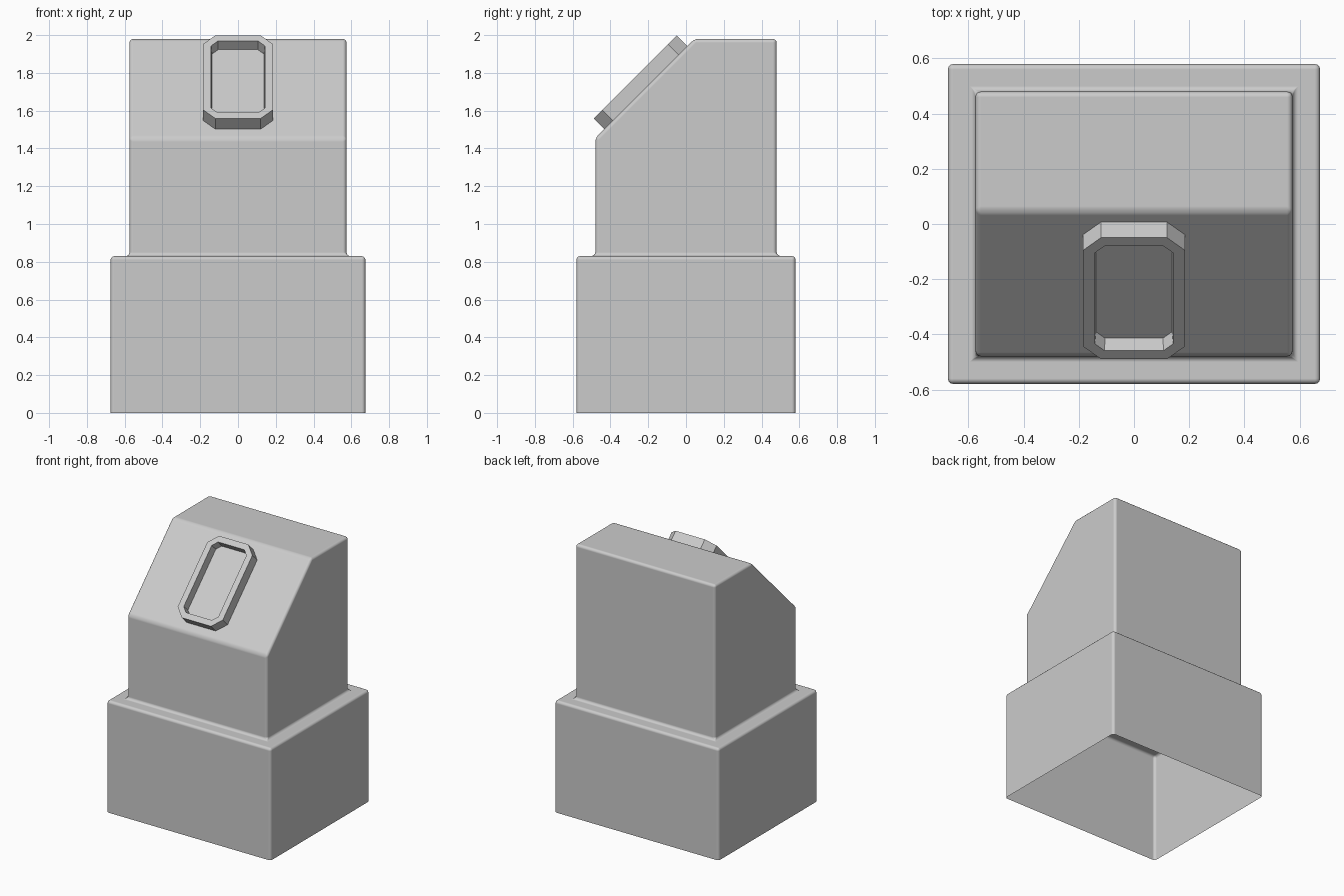
import bpy, bmesh, math
from mathutils import Matrix

if "Cube" in bpy.data.objects:
    bpy.data.objects.remove(bpy.data.objects["Cube"])


def make_object(name, bm):
    bmesh.ops.recalc_face_normals(bm, faces=bm.faces)
    mesh = bpy.data.meshes.new(name)
    bm.to_mesh(mesh)
    bm.free()
    obj = bpy.data.objects.new(name, mesh)
    bpy.context.collection.objects.link(obj)
    return obj


def ring(bm, pts):
    return [bm.verts.new(p) for p in pts]


def bridge(bm, a, b):
    for i in range(len(a)):
        j = (i + 1) % len(a)
        bm.faces.new((a[i], a[j], b[j], b[i]))


def rect(hx, hy, z):
    return [(-hx, -hy, z), (hx, -hy, z), (hx, hy, z), (-hx, hy, z)]


def octagon(hx, hy, c, z):
    return [(-hx + c, -hy, z), (hx - c, -hy, z), (hx, -hy + c, z), (hx, hy - c, z),
            (hx - c, hy, z), (-hx + c, hy, z), (-hx, hy - c, z), (-hx, -hy + c, z)]


# Stepped housing: open-bottomed shell with a plinth and a sloped-front tower
bm = bmesh.new()
bottom = ring(bm, rect(0.675, 0.58, 0))
ledge = ring(bm, rect(0.675, 0.58, 0.83))
foot = ring(bm, rect(0.575, 0.48, 0.83))
bridge(bm, bottom, ledge)
bridge(bm, ledge, foot)
fl, fr, br, bl = foot
sl, sr, tr, tl, ml, mr = ring(bm, [(-0.575, -0.48, 1.455), (0.575, -0.48, 1.455),
                                   (0.575, 0.48, 1.98), (-0.575, 0.48, 1.98),
                                   (-0.575, 0.045, 1.98), (0.575, 0.045, 1.98)])
for f in ((fl, fr, sr, sl), (sl, sr, mr, ml), (ml, mr, tr, tl),
          (br, bl, tl, tr), (fr, br, tr, mr, sr), (bl, fl, sl, ml, tl)):
    bm.faces.new(f)
housing = make_object("stepped_housing", bm)
bev = housing.modifiers.new("soft_edges", 'BEVEL')
bev.width = 0.02
bev.segments = 3
bev.limit_method = 'ANGLE'
bev.harden_normals = True
for p in housing.data.polygons:
    p.use_smooth = True

# Chamfered frame with a recessed panel, lying on the slope
bm = bmesh.new()
rings = [ring(bm, octagon(*r)) for r in ((0.185, 0.311, 0.065, -0.01),
                                         (0.185, 0.311, 0.065, 0.08),
                                         (0.142, 0.268, 0.035, 0.08),
                                         (0.138, 0.264, 0.033, 0.02))]
for a, b in zip(rings, rings[1:]):
    bridge(bm, a, b)
bm.faces.new(rings[-1])
bm.faces.new(rings[0])
frame = make_object("recessed_frame", bm)
frame.matrix_world = (Matrix.Translation((0, -0.213, 1.722))
                      @ Matrix.Rotation(math.radians(45), 4, 'X'))
